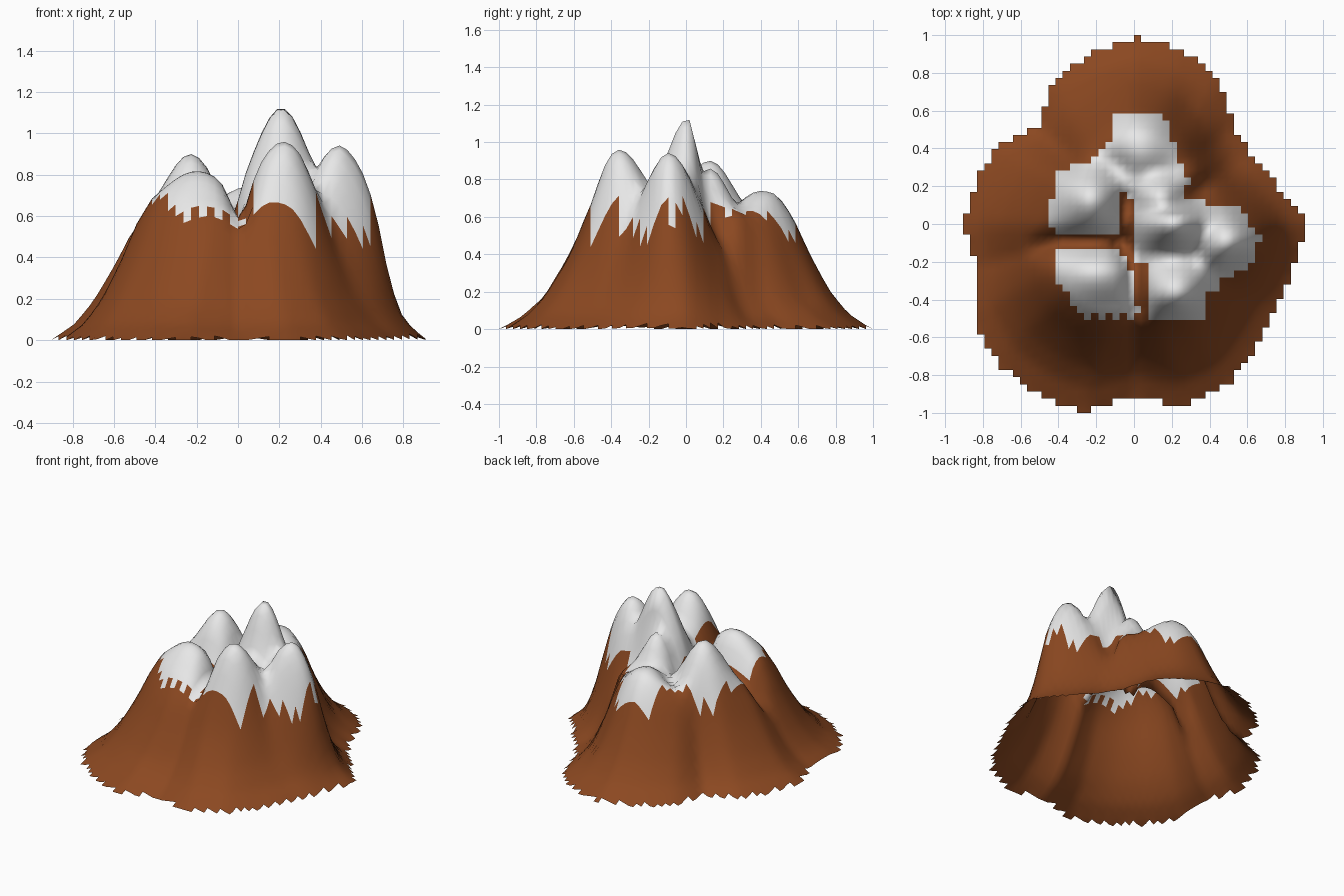
import bpy
import bmesh
import math
from mathutils import Vector
from mathutils.geometry import intersect_point_line

cube = bpy.data.objects.get("Cube")
if cube:
    bpy.data.objects.remove(cube, do_unlink=True)

STEP = 2 / 53          # size of one terrain cell
COLUMNS, ROWS = 48, 53

# Foot radius at equal angles, counter-clockwise from +x
FOOT = [.91, .78, .72, .735, .88, .95, .986, .92, .85, .71, .83, .86,
        .9, .86, .97, 1.03, 1.03, 1.021, .9, .99, .985, .91, .865, .87]

# Slope profile: share of foot radius, height
PROFILE = [(0, .58), (.5, .57), (.58, .5), (.68, .34), (.78, .19), (.88, .08), (1, .005)]

# Peaks: x, y, height, width in x, width to the front, width to the back
PEAKS = [
    (.21, .01, 1.13, .19, .17, .08),
    (.22, -.36, .96, .2, .15, .2),
    (.51, -.11, .89, .18, .18, .2),
    (-.23, .13, .9, .17, .2, .17),
    (-.2, -.26, .82, .25, .2, .14),
    (.03, .4, .74, .2, .17, .24),
    (.14, .13, .86, .13, .12, .13),
]

# Gullies, or swells where the depth is negative: x, y, depth, radius
GULLIES = [(.52, .34, .06, .12), (.3, .58, .06, .13), (.36, .17, .08, .07),
           (-.1, .3, .05, .08), (.65, -.1, -.2, .11), (.33, .29, -.09, .07),
           (-.15, -.75, .03, .15)]

# Narrow gorges between the peaks
GORGES = [
    [(-.5, -.12), (-.42, -.09), (-.1, -.08), (-.01, -.2), (.03, -.45)],
    [(-.04, -.1), (-.04, .13)],
]

# Plan outlines of the snow fields
SNOW = [
    [(-.46, .02), (-.4, -.05), (-.08, -.05), (-.08, .16), (.02, .13), (.2, .13), (.3, .23),
     (.24, .35), (.2, .45), (.15, .59), (-.1, .59), (-.13, .45), (-.18, .36), (-.4, .27)],
    [(0, .16), (.3, .15), (.41, .1), (.56, .08), (.6, .02), (.67, -.08), (.63, -.2),
     (.48, -.29), (.37, -.36), (.37, -.5), (.08, -.5), (.06, -.21), (0, -.18)],
    [(-.42, -.13), (-.1, -.12), (-.03, -.2), (0, -.3), (.02, -.46), (-.1, -.48),
     (-.28, -.48), (-.36, -.36), (-.41, -.25)],
]


def foot_radius(x, y):
    turn = math.atan2(y, x) / math.tau % 1 * len(FOOT)
    index = int(turn)
    first = FOOT[index % len(FOOT)]
    second = FOOT[(index + 1) % len(FOOT)]
    return first + (second - first) * (turn - index)


def slope_height(x, y):
    share = math.hypot(x, y) / foot_radius(x, y)
    for (start, high), (end, low) in zip(PROFILE, PROFILE[1:]):
        if share <= end:
            return high + (low - high) * (share - start) / (end - start)
    return 0


def gorge_distance(x, y, path):
    point = Vector((x, y, 0))
    nearest = []
    for start, end in zip(path, path[1:]):
        a, b = Vector((*start, 0)), Vector((*end, 0))
        factor = intersect_point_line(point, a, b)[1]
        nearest.append((a.lerp(b, min(max(factor, 0), 1)) - point).length)
    return min(nearest)


def terrain_height(x, y):
    ground = slope_height(x, y)
    total = 0
    for px, py, top, wide, front, back in PEAKS:
        depth = front if y < py else back
        rise = top - slope_height(px, py)
        fall = math.exp(-((x - px) / wide) ** 2 - ((y - py) / depth) ** 2)
        total += (rise * fall) ** 4
    height = ground + total ** .25
    fade = min(ground / .2, 1)
    for gx, gy, depth, radius in GULLIES:
        distance = math.hypot(x - gx, y - gy)
        height -= fade * depth * math.exp(-(distance / radius) ** 2)
    fade = min(ground / .55, 1) ** 2
    for path in GORGES:
        height -= fade * .12 * math.exp(-(gorge_distance(x, y, path) / .05) ** 2)
    return max(height, 0)


def inside(x, y, outline):
    result = False
    for (ax, ay), (bx, by) in zip(outline, outline[1:] + outline[:1]):
        if (ay > y) != (by > y) and x < ax + (bx - ax) * (y - ay) / (by - ay):
            result = not result
    return result


def make_material(name, colour):
    material = bpy.data.materials.new(name)
    material.use_nodes = True
    material.diffuse_color = colour
    shader = material.node_tree.nodes["Principled BSDF"]
    shader.inputs["Base Color"].default_value = colour
    return material


# Open terrain sheet with a stepped rim
bm = bmesh.new()
corners = {}


def corner(column, row):
    key = (column, row)
    if key not in corners:
        x = (column - COLUMNS / 2) * STEP
        y = (row - ROWS / 2) * STEP
        corners[key] = bm.verts.new((x, y, terrain_height(x, y)))
    return corners[key]


for i in range(COLUMNS):
    for j in range(ROWS):
        x = (i + .5 - COLUMNS / 2) * STEP
        y = (j + .5 - ROWS / 2) * STEP
        if math.hypot(x, y) > foot_radius(x, y):
            continue
        face = bm.faces.new([corner(i, j), corner(i + 1, j),
                             corner(i + 1, j + 1), corner(i, j + 1)])
        face.smooth = True
        # Snow edge alternates by column on the front slopes
        tooth = STEP * .7 * (i % 2) if y < -.3 else 0
        face.material_index = int(any(inside(x, y + tooth, field) for field in SNOW))

mesh = bpy.data.meshes.new("mountain")
bm.to_mesh(mesh)
bm.free()
mesh.materials.append(make_material("brown rock", (.26, .065, .015, 1)))
mesh.materials.append(make_material("white snow", (.8, .8, .8, 1)))
mountain = bpy.data.objects.new("mountain", mesh)
bpy.context.collection.objects.link(mountain)
